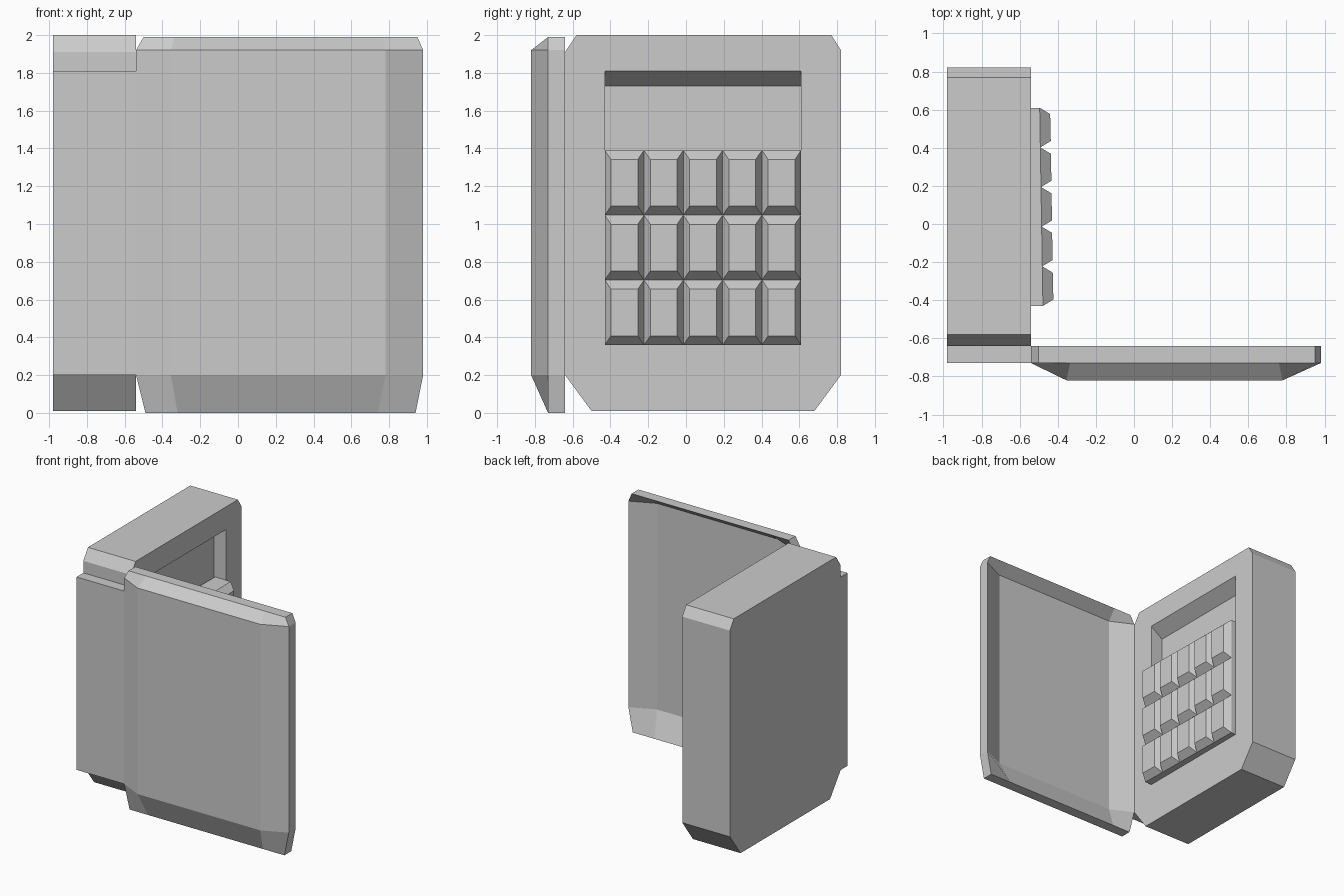
import bpy, bmesh
from mathutils import Vector

if "Cube" in bpy.data.objects:
    bpy.data.objects.remove(bpy.data.objects["Cube"])


def finish(name, bm):
    bmesh.ops.recalc_face_normals(bm, faces=bm.faces[:])
    me = bpy.data.meshes.new(name)
    bm.to_mesh(me)
    bm.free()
    ob = bpy.data.objects.new(name, me)
    bpy.context.collection.objects.link(ob)
    return ob


def extrude_all(bm, offset):
    # thicken an open sheet into a closed solid
    new = bmesh.ops.extrude_face_region(bm, geom=bm.faces[:], use_keep_orig=True)
    moved = [g for g in new["geom"] if isinstance(g, bmesh.types.BMVert)]
    bmesh.ops.translate(bm, verts=moved, vec=Vector(offset))


def loft(bm, a, b):
    # closed solid between two matching loops
    va = [bm.verts.new(p) for p in a]
    vb = [bm.verts.new(p) for p in b]
    bm.faces.new(va)
    bm.faces.new(vb)
    n = len(va)
    for i in range(n):
        j = (i + 1) % n
        bm.faces.new((va[i], va[j], vb[j], vb[i]))


def rect(x, y0, y1, z0, z1, x_end=None):
    x_end = x if x_end is None else x_end
    return [(x, y0, z0), (x_end, y1, z0), (x_end, y1, z1), (x, y0, z1)]


BACK, FACE = -0.98, -0.54
Y0, Y1 = -0.43, 0.61

# housing: chamfered side profile extruded along x
profile = [(-0.50, 0.01), (0.68, 0.01), (0.82, 0.20), (0.82, 1.92),
           (0.77, 2.00), (-0.58, 2.00), (-0.64, 1.91), (-0.64, 0.20)]
bm = bmesh.new()
loft(bm, [(BACK, y, z) for y, z in profile], [(FACE, y, z) for y, z in profile])
housing = finish("housing", bm)

# display recess with a sloped upper edge
bm = bmesh.new()
loft(bm, rect(-0.65, Y0, Y1, 1.30, 1.73), rect(-0.53, Y0, Y1, 1.30, 1.817))
cutter = finish("recess_cutter", bm)
cutter.hide_render = True
mod = housing.modifiers.new("recess", "BOOLEAN")
mod.operation = "DIFFERENCE"
mod.solver = "EXACT"
mod.object = cutter
bpy.context.view_layer.objects.active = housing
bpy.ops.object.modifier_apply(modifier=mod.name)
bpy.data.objects.remove(cutter)

# hinge block joining the housing front to the door
bm = bmesh.new()
loft(bm, rect(BACK, -0.73, -0.64, 0.20, 1.81), rect(FACE, -0.73, -0.64, 0.20, 1.81))
finish("hinge_block", bm)


# keypad: slightly tilted base with a grid of bevelled keys
def base_x(y):
    return -0.495 + 0.017 * (Y1 - y) / (Y1 - Y0)


bm = bmesh.new()
loft(bm, rect(-0.64, Y0, Y1, 0.36, 1.39),
     rect(base_x(Y0), Y0, Y1, 0.36, 1.39, base_x(Y1)))
finish("keypad_base", bm)

COLS, ROWS = 5, 3
dy, dz = (Y1 - Y0) / COLS, 1.03 / ROWS
bm = bmesh.new()
for c in range(COLS):
    for r in range(ROWS):
        a, z = Y0 + c * dy, 0.36 + r * dz
        b = a + dy
        loft(bm, rect(base_x(a), a, b, z, z + dz, base_x(b)),
             rect(base_x(a) + 0.055, a + 0.033, b - 0.033, z + 0.048, z + dz - 0.048,
                  base_x(b) + 0.055))
finish("keys", bm)

# door: dished panel of constant thickness, standing open
rows = [(0.00, (-0.49, -0.32, 0.74, 0.94), 0.0),
        (0.20, (-0.54, -0.355, 0.78, 0.98), 0.09),
        (1.92, (-0.54, -0.355, 0.78, 0.98), 0.09),
        (1.99, (-0.50, -0.335, 0.76, 0.95), 0.0)]
bm = bmesh.new()
grid = [[bm.verts.new((x, -0.73 - (bulge if i in (1, 2) else 0), z))
         for i, x in enumerate(xs)] for z, xs, bulge in rows]
for j in range(3):
    for i in range(3):
        bm.faces.new((grid[j][i], grid[j][i + 1], grid[j + 1][i + 1], grid[j + 1][i]))
extrude_all(bm, (0, 0.09, 0))
finish("door", bm)
